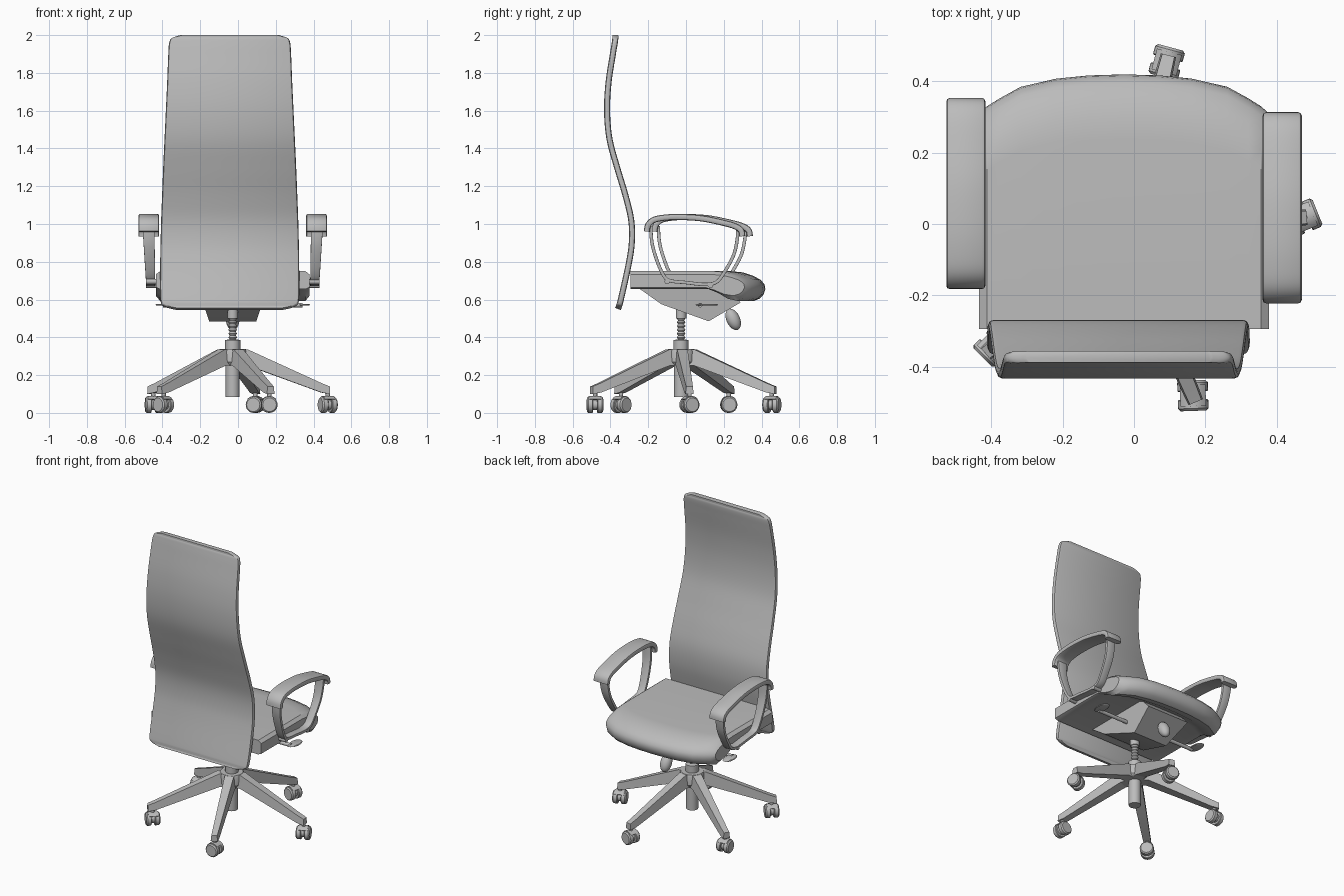
import bpy, bmesh
from math import sin, cos, radians, tau
from mathutils import Vector, Matrix

if "Cube" in bpy.data.objects:
    bpy.data.objects.remove(bpy.data.objects["Cube"])

grey = bpy.data.materials.new("plain_grey")
grey.use_nodes = True
GREY = (0.5, 0.5, 0.5, 1)
grey.diffuse_color = GREY
grey.node_tree.nodes["Principled BSDF"].inputs["Base Color"].default_value = GREY

CENTRE = Vector((-0.028, -0.026, 0))


def loft(name, rings, matrix=Matrix(), angle=35):
    """Skin a list of equal point rings and cap both ends."""
    bm = bmesh.new()
    rows = [[bm.verts.new(matrix @ Vector(p)) for p in ring] for ring in rings]
    n = len(rows[0])
    for a, b in zip(rows, rows[1:]):
        for i in range(n):
            j = (i + 1) % n
            bm.faces.new((a[i], a[j], b[j], b[i]))
    bm.faces.new(rows[0])
    bm.faces.new(rows[-1])
    bmesh.ops.recalc_face_normals(bm, faces=bm.faces)
    mesh = bpy.data.meshes.new(name)
    bm.to_mesh(mesh)
    bm.free()
    mesh.materials.append(grey)
    obj = bpy.data.objects.new(name, mesh)
    bpy.context.collection.objects.link(obj)
    bpy.ops.object.select_all(action='DESELECT')
    obj.select_set(True)
    bpy.context.view_layer.objects.active = obj
    bpy.ops.object.shade_smooth_by_angle(angle=radians(angle))
    return obj


def lathe(name, profile, matrix, sides=24):
    """Turn (radius, height) points around the local z axis."""
    rings = [[(r * cos(tau * i / sides), r * sin(tau * i / sides), z) for i in range(sides)]
             for r, z in profile]
    return loft(name, rings, matrix)


def smooth_path(points, steps=5):
    """Catmull-Rom curve through points of any dimension."""
    pts = [Vector(p) for p in points]
    pts = [pts[0]] + pts + [pts[-1]]
    out = []
    for a, b, c, d in zip(pts, pts[1:], pts[2:], pts[3:]):
        for k in range(steps):
            t = k / steps
            out.append(b + (c - a) * (t / 2) + (a * 2 - b * 5 + c * 4 - d) * (t * t / 2)
                       + (b * 3 - a - c * 3 + d) * (t ** 3 / 2))
    return out + [pts[-1]]


def strip(name, points, thick, bevel, steps=5):
    """Sweep a bevelled band along (y, z, half width, x centre) points."""
    path = smooth_path(points, steps)
    rings = []
    for i, p in enumerate(path):
        d = path[min(i + 1, len(path) - 1)] - path[max(i - 1, 0)]
        n = Vector((0, -d[1], d[0])).normalized()
        w, flat = p[2], thick - bevel
        section = [(w, flat), (w - bevel * 0.3, thick - bevel * 0.3), (w - bevel, thick)]
        half = section + [(-u, v) for u, v in reversed(section)]
        ring = half + [(u, -v) for u, v in reversed(half)]
        rings.append([Vector((p[3] + u, p[0], p[1])) + n * v for u, v in ring])
    return loft(name, rings, angle=40)


def at(x, y, z):
    return Matrix.Translation((x, y, z))


# Backrest: tall curved panel with rounded corners
back = [(-.36, .55, .29), (-.355, .565, .345), (-.345, .6, .367), (-.305, .78, .368),
        (-.287, .9, .366), (-.29, 1.02, .363), (-.32, 1.15, .358), (-.365, 1.3, .352),
        (-.405, 1.45, .345), (-.418, 1.6, .338), (-.41, 1.75, .331), (-.387, 1.9, .325),
        (-.377, 1.96, .32), (-.374, 1.985, .305), (-.373, 2.0, .26)]
strip("backrest", [(y, z, w, -.044) for y, z, w in back], .016, .013)

# Seat cushion: side profile carried across the width, with a bowed front
front_edge = [(0, .42), (.1, .417), (.19, .408), (.29, .385), (.35, .352), (.385, .33), (.407, .31)]
stations = [(-x, f) for x, f in reversed(front_edge[1:])] + front_edge
nose = [(.18, .75), (.12, .744), (.07, .728), (.025, .705), (.004, .68), (0, .655),
        (.01, .625), (.03, .605), (.06, .593), (.11, .605), (.16, .635), (.21, .655)]
rings = []
for x, f in stations:
    squash = .72 if abs(x) > .4 else 1
    profile = [(-.295, .75)] + [(f - dy, z) for dy, z in nose] + [(-.295, .655)]
    rings.append([(CENTRE.x + x, y, .69 + (z - .69) * squash) for y, z in profile])
loft("seat_cushion", rings)

# Tilt mechanism housing below the seat, narrower at its underside
housing = [(-.25, .66), (-.13, .575), (.12, .485), (.29, .585), (.22, .66)]
loft("tilt_housing", [[(CENTRE.x + s * (.155 if z > .5 else .125), y, z) for y, z in housing]
                      for s in (-1, 1)])

# Tension knob at the end of the housing
knob_turn = at(CENTRE.x, .25, .495) @ Matrix.Rotation(radians(25), 4, 'X')
lathe("tension_knob", [(max(.001, .036 * sin(tau * k / 24)), -.06 * cos(tau * k / 24))
                       for k in range(13)], knob_turn)

# Armrests, adjusting levers and bolts on both sides
pad = [(-.207, .96), (-.2, .995), (-.17, 1.022), (-.11, 1.034), (-.03, 1.037), (.08, 1.03),
       (.19, 1.008), (.26, .988), (.292, .965), (.298, .935)]
hoop = [(-.187, .99), (-.18, .9), (-.155, .81), (-.12, .73), (-.085, .7), (0, .69),
        (.1, .68), (.16, .692), (.2, .74), (.25, .83), (.27, .91), (.275, .975)]
for side, label, shift in ((1, "left", 0), (-1, "right", .04)):
    strip(label + "_arm_pad",
          [(y + shift, z, .055, CENTRE.x + side * .444) for y, z in pad], .016, .01)
    strip(label + "_arm_hoop",
          [(y + shift, z, .024 + (z - .68) * .025, CENTRE.x + side * (.434 + (z - .68) * .04))
           for y, z in hoop], .009, .002)
    sideways = Matrix.Rotation(side * tau / 4, 4, 'Y')
    for y, z in ((-.1, .695), (.13, .675)):
        lathe(label + "_arm_bolt", [(.014, 0), (.014, .07)],
              at(CENTRE.x + side * .39, y + shift * .3, z) @ sideways, 12)
    lathe(label + "_lever_rod", [(.012, 0), (.012, .25)],
          at(CENTRE.x + side * .12, .075, .57) @ sideways, 12)
    lathe(label + "_lever_paddle", [(.03, -.004), (.034, 0), (.03, .004)],
          at(CENTRE.x + side * .375, .11, .572) @ Matrix.Diagonal((1, 1.8, 1, 1)))

# Gas column: lower tube, hub collar, ribbed spindle and top socket
ribs = [(.016 + .007 * (k % 2), .39 + .01 * k) for k in range(12)]
lathe("gas_column", [(.037, .085), (.037, .335), (.04, .335), (.04, .385)] + ribs
      + [(.028, .5), (.028, .56)], Matrix.Translation(CENTRE))
lathe("base_hub", [(.06, .25), (.075, .27), (.075, .325), (.07, .337)], Matrix.Translation(CENTRE), 20)

# Five tapered legs, each with a twin-wheel caster: (leg angle, reach, axle angle)
legs = ((5, .505, 22), (76, .495, 75), (149, .49, 5), (221, .485, 45), (293, .495, 92))
leg_sections = [(.03, .035, .25, .337), (.08, .035, .25, .335), (.47, .024, .108, .158),
                (.515, .022, .1, .14)]
for turn, reach, axle in legs:
    spin = Matrix.Translation(CENTRE) @ Matrix.Rotation(radians(turn), 4, 'Z')
    loft("base_leg", [[(r, -w, low), (r, w, low), (r, w * .8, high), (r, -w * .8, high)]
                      for r, w, low, high in leg_sections], spin, 20)
    spot = spin @ Vector((reach, 0, 0))
    stand = Matrix.Translation(spot) @ Matrix.Rotation(radians(axle), 4, 'Z')
    lathe("caster_stem", [(.012, .04), (.012, .115)], stand, 12)
    axis = stand @ at(0, 0, .043) @ Matrix.Rotation(tau / 4, 4, 'Y')
    lathe("caster_axle_block", [(.028, -.015), (.028, .015)], axis, 16)
    for s in (-1, 1):
        lathe("caster_wheel", [(.04, s * .011), (.043, s * .014), (.043, s * .036),
                               (.036, s * .043)], axis)
    # Hood: curved cover over the top of the wheels
    arc = [radians(40 + 20 * k) for k in range(6)]
    loft("caster_hood", [[(x, r * cos(a), .043 + r * sin(a))
                          for r, order in ((.047, arc), (.04, arc[::-1])) for a in order]
                         for x in (-.03, .03)], stand)
